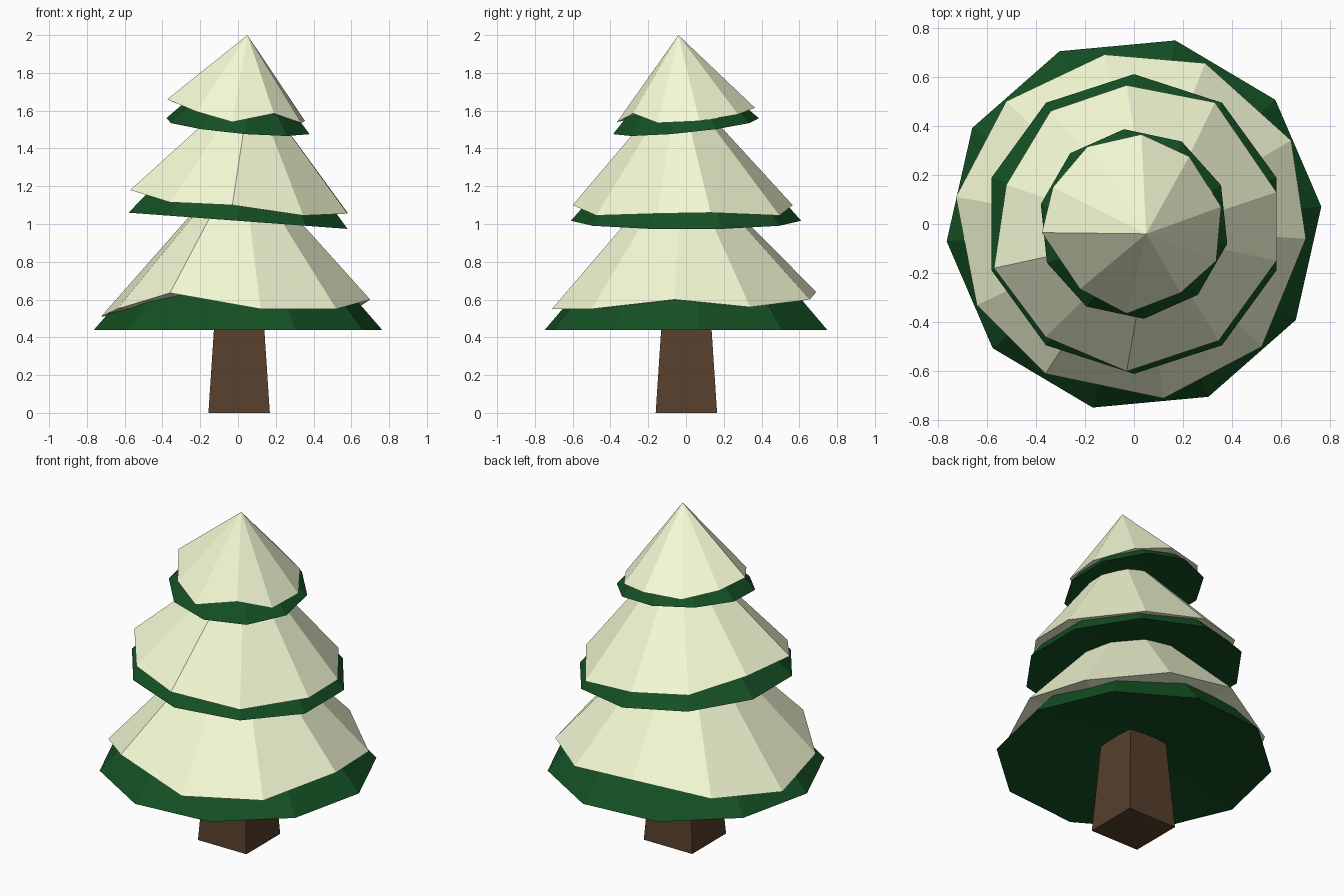
import bpy
import bmesh
from math import cos, sin, pi, radians

if "Cube" in bpy.data.objects:
    bpy.data.objects.remove(bpy.data.objects["Cube"])


def material(name, rgb):
    m = bpy.data.materials.new(name)
    m.diffuse_color = (*rgb, 1)
    m.use_nodes = True
    m.node_tree.nodes["Principled BSDF"].inputs["Base Color"].default_value = m.diffuse_color
    return m


GREEN = material("pine_green", (0.007, 0.08, 0.017))
SNOW = material("snow_cream", (0.91, 0.96, 0.66))
BARK = material("bark_brown", (0.095, 0.05, 0.025))


def add_mesh(name, bm, mat):
    bmesh.ops.recalc_face_normals(bm, faces=bm.faces)
    me = bpy.data.meshes.new(name)
    bm.to_mesh(me)
    bm.free()
    me.materials.append(mat)
    ob = bpy.data.objects.new(name, me)
    bpy.context.collection.objects.link(ob)
    return ob


def rim_cone(name, rim, apex, under_z, mat):
    """Flat-shaded cone from a free-form rim to an apex; underside fans to under_z."""
    bm = bmesh.new()
    ring = [bm.verts.new(p) for p in rim]
    tip = bm.verts.new(apex)
    under = bm.verts.new((0, 0, under_z))
    for a, b in zip(ring, ring[1:] + ring[:1]):
        bm.faces.new((a, b, tip))
        bm.faces.new((b, a, under))
    return add_mesh(name, bm, mat)


def tilted_rim(radius, turn, z, slope_x, slope_y, sides=10):
    rim = []
    for i in range(sides):
        a = radians(turn) + 2 * pi * i / sides
        x, y = radius * cos(a), radius * sin(a)
        rim.append((x, y, z + slope_x * x + slope_y * y))
    return rim


# Trunk: square, tapered
bm = bmesh.new()
bmesh.ops.create_cube(bm, size=1)
for v in bm.verts:
    top = v.co.z > 0
    w = 0.25 if top else 0.325
    v.co = (v.co.x * w + 0.006, v.co.y * w + 0.002, 0.57 if top else 0)
add_mesh("trunk", bm, BARK)

# Branch tiers: ten-sided cones with hollowed undersides, upper two tilted
rim_cone("lower_branches", tilted_rim(0.766, 5.3, 0.44, 0, 0), (0, 0, 1.32), 0.56, GREEN)
rim_cone("middle_branches", tilted_rim(0.61, 18, 1.017, -0.074, 0), (0.05, 0, 1.70), 1.09, GREEN)
rim_cone("upper_branches", tilted_rim(0.388, 24, 1.518, -0.09, 0.10), (0.04, -0.04, 1.92), 1.58, GREEN)

# Snow caps: uneven rims, counter-clockwise seen from above
rim_cone("lower_snow", [
    (0.70, -0.06, 0.60), (0.64, 0.34, 0.56), (0.29, 0.655, 0.60), (-0.12, 0.69, 0.64),
    (-0.52, 0.50, 0.56), (-0.725, 0.11, 0.51), (-0.64, -0.33, 0.55), (-0.36, -0.61, 0.635),
    (0.12, -0.71, 0.55), (0.52, -0.50, 0.55)], (0.02, -0.02, 1.355), 0.58, SNOW)
rim_cone("middle_snow", [
    (0.58, -0.15, 1.055), (0.58, 0.13, 1.06), (0.33, 0.495, 1.045), (-0.03, 0.565, 1.10),
    (-0.34, 0.46, 1.125), (-0.52, 0.16, 1.175), (-0.57, -0.18, 1.18), (-0.36, -0.46, 1.115),
    (-0.03, -0.60, 1.10), (0.345, -0.475, 1.045)], (0.07, -0.04, 1.76), 1.11, SNOW)
rim_cone("upper_snow", [
    (0.335, -0.15, 1.535), (0.355, 0.07, 1.545), (0.225, 0.275, 1.58), (0.03, 0.365, 1.615),
    (-0.19, 0.315, 1.61), (-0.33, 0.15, 1.64), (-0.375, -0.035, 1.66), (-0.22, -0.265, 1.595),
    (-0.03, -0.365, 1.54), (0.19, -0.28, 1.585)], (0.05, -0.04, 2.0), 1.61, SNOW)
